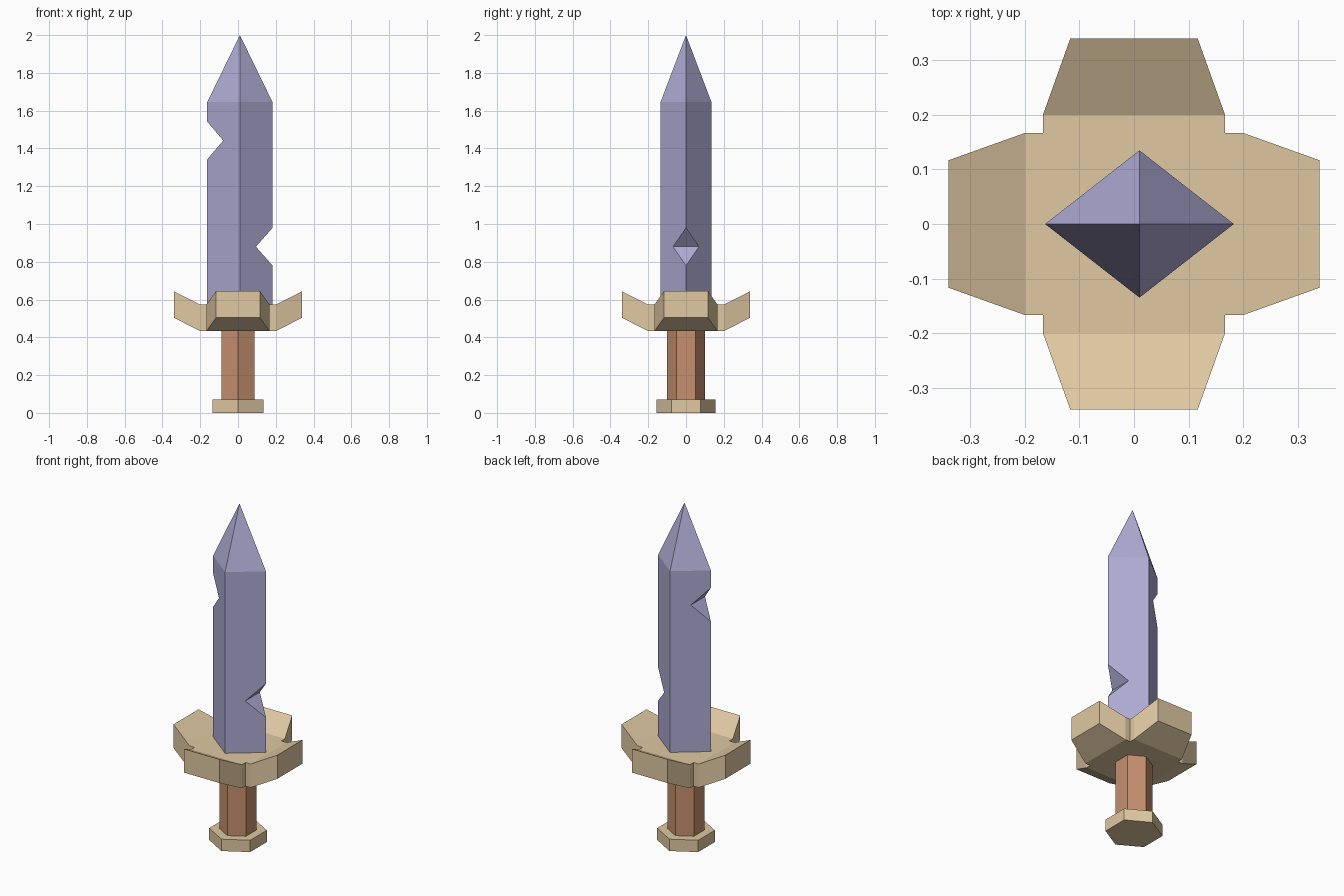
import bpy, bmesh
from math import radians
from mathutils import Vector, Matrix

cube = bpy.data.objects.get("Cube")
if cube:
    bpy.data.objects.remove(cube, do_unlink=True)


def material(name, rgb):
    mat = bpy.data.materials.new(name)
    mat.use_nodes = True
    mat.diffuse_color = (*rgb, 1)
    mat.node_tree.nodes["Principled BSDF"].inputs["Base Color"].default_value = (*rgb, 1)
    return mat


steel = material("lavender_steel", (0.43, 0.41, 0.66))
tan = material("pale_tan", (0.74, 0.58, 0.36))
wood = material("warm_brown", (0.57, 0.28, 0.16))


def finish(bm, name, mat):
    bmesh.ops.recalc_face_normals(bm, faces=bm.faces)
    mesh = bpy.data.meshes.new(name)
    bm.to_mesh(mesh)
    bm.free()
    mesh.materials.append(mat)
    obj = bpy.data.objects.new(name, mesh)
    bpy.context.collection.objects.link(obj)
    return obj


def hex_prism(name, radius, bottom, top, mat):
    """Six-sided prism with a corner facing the front."""
    bm = bmesh.new()
    place = Matrix.Translation((0, 0, (bottom + top) / 2)) @ Matrix.Rotation(radians(90), 4, "Z")
    bmesh.ops.create_cone(bm, cap_ends=True, segments=6, radius1=radius,
                          radius2=radius, depth=top - bottom, matrix=place)
    # Keep a corner on the front axis
    if max(v.co.y for v in bm.verts) < radius * 0.95:
        bmesh.ops.rotate(bm, verts=bm.verts, matrix=Matrix.Rotation(radians(30), 3, "Z"))
    return finish(bm, name, mat)


# Pommel and grip
hex_prism("pommel", 0.155, 0, 0.07, tan)
hex_prism("grip", 0.10, 0.07, 0.45, wood)

# Guard: square core with four arms that widen out, then taper and rise
bm = bmesh.new()
half, low, high = 0.167, 0.433, 0.573
bmesh.ops.create_cube(bm, size=1, matrix=Matrix.Translation((0, 0, (low + high) / 2))
                      @ Matrix.Diagonal((2 * half, 2 * half, high - low, 1)))
bm.normal_update()
sides = [f for f in bm.faces if abs(f.normal.z) < 0.5]
for side in sides:
    out = side.normal.copy()
    across = Vector((-out.y, out.x, 0))
    face = side
    for reach, taper, lift in ((0.2 - half, 1, 0), (0.14, 0.7, 0.071)):
        face = bmesh.ops.extrude_discrete_faces(bm, faces=[face])["faces"][0]
        for v in face.verts:
            v.co += out * reach + Vector((0, 0, lift))
            v.co += across * v.co.dot(across) * (taper - 1)
finish(bm, "guard", tan)

# Blade: diamond section with a point and a notch in each cutting edge
bm = bmesh.new()
ridge_x, depth, base, shoulder = 0.01, 0.135, 0.5, 1.645
edge_half = 0.173
tip = bm.verts.new((ridge_x, 0, 2))
ridges = {s: [bm.verts.new((ridge_x, s * depth, z)) for z in (base, shoulder)] for s in (-1, 1)}
bottom = {}
for side, notch_z, notch_cut in ((-1, 1.442, 0.085), (1, 0.88, 0.088)):
    edge_x = ridge_x + side * edge_half
    e0, n0, n1, e1 = [bm.verts.new((edge_x, 0, z))
                      for z in (base, notch_z - 0.1, notch_z + 0.1, shoulder)]
    bottom[side] = e0
    inner = {s: bm.verts.new((edge_x - side * notch_cut, s * depth * notch_cut / edge_half, notch_z))
             for s in (-1, 1)}
    for s in (-1, 1):
        r0, r1 = ridges[s]
        bm.faces.new((r0, e0, n0, inner[s], n1, e1, r1))
        bm.faces.new((r1, e1, tip))
    bm.faces.new((n0, inner[-1], inner[1]))
    bm.faces.new((n1, inner[1], inner[-1]))
bm.faces.new((ridges[-1][0], bottom[1], ridges[1][0], bottom[-1]))
finish(bm, "blade", steel)
